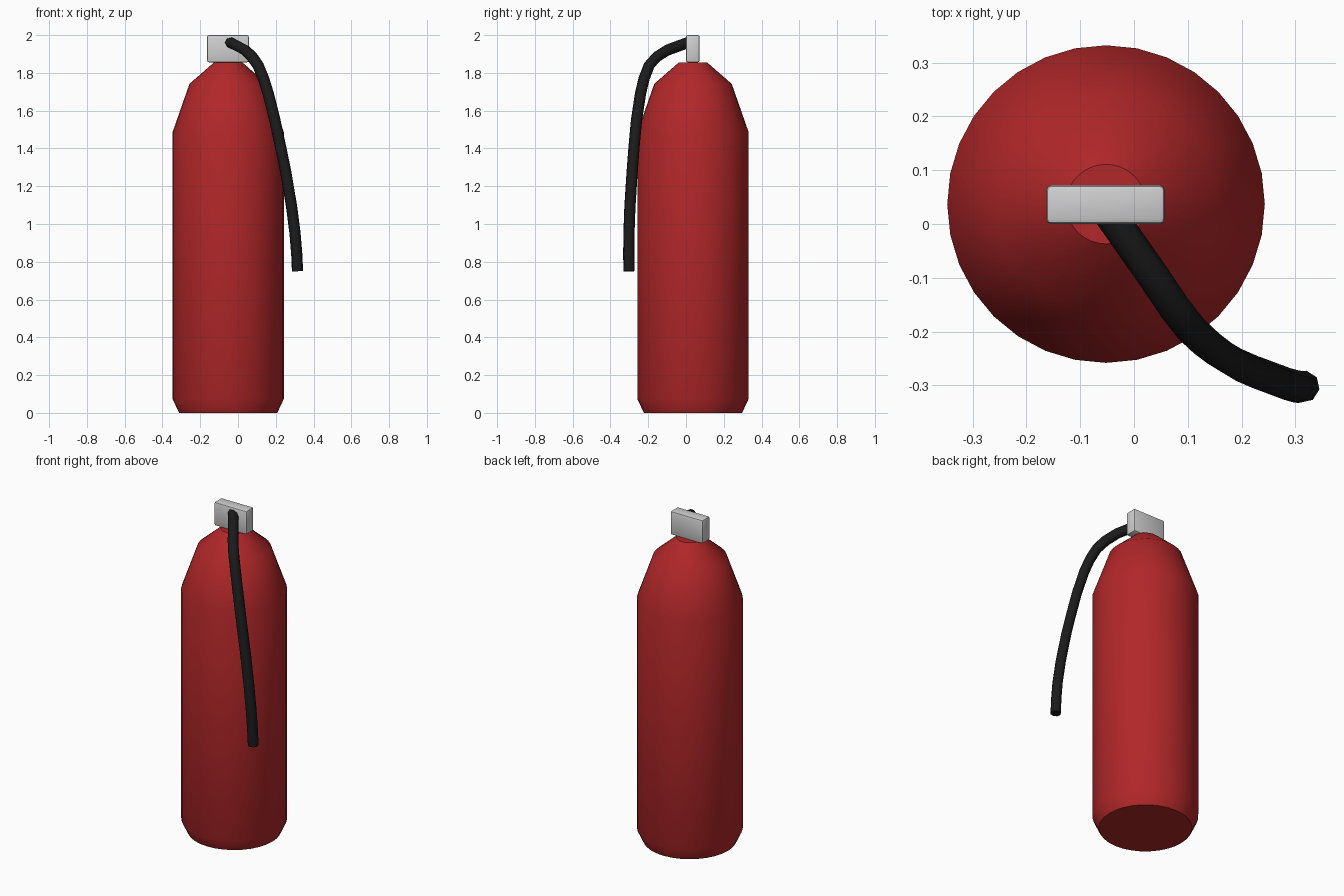
import bpy, bmesh, math
from mathutils import Vector

if "Cube" in bpy.data.objects:
    bpy.data.objects.remove(bpy.data.objects["Cube"])

CX, CY = -0.052, 0.037   # axis of the tank


def material(name, rgb):
    m = bpy.data.materials.new(name)
    m.diffuse_color = (*rgb, 1)
    m.use_nodes = True
    m.node_tree.nodes["Principled BSDF"].inputs["Base Color"].default_value = m.diffuse_color
    return m


def finish(name, bm, mat, angle):
    bmesh.ops.recalc_face_normals(bm, faces=bm.faces)
    me = bpy.data.meshes.new(name)
    bm.to_mesh(me)
    bm.free()
    me.materials.append(mat)
    ob = bpy.data.objects.new(name, me)
    bpy.context.collection.objects.link(ob)
    bpy.ops.object.select_all(action='DESELECT')
    ob.select_set(True)
    bpy.context.view_layer.objects.active = ob
    bpy.ops.object.shade_smooth_by_angle(angle=math.radians(angle))
    return ob


def skin(bm, rings):
    """Bridge rings of points into a capped tube."""
    rows = [[bm.verts.new(p) for p in ring] for ring in rings]
    n = len(rows[0])
    for a, b in zip(rows, rows[1:]):
        for i in range(n):
            j = (i + 1) % n
            bm.faces.new((a[i], a[j], b[j], b[i]))
    bm.faces.new(rows[0][::-1])
    bm.faces.new(rows[-1])


def ring(centre, u, v, r, n):
    return [centre + r * (u * math.cos(2 * math.pi * i / n) + v * math.sin(2 * math.pi * i / n))
            for i in range(n)]


red = material("red paint", (0.44, 0.02, 0.022))
silver = material("silver metal", (0.63, 0.63, 0.64))
black = material("black rubber", (0.011, 0.011, 0.011))

# Tank: lathed profile (radius, height)
profile = [(0.26, 0), (0.295, 0.075), (0.295, 1.485), (0.205, 1.742), (0.074, 1.856)]
bm = bmesh.new()
skin(bm, [ring(Vector((CX, CY, z)), Vector((1, 0, 0)), Vector((0, 1, 0)), r, 32)
          for r, z in profile])
finish("tank", bm, red, 40)

# Valve head: slightly bevelled block
bm = bmesh.new()
bmesh.ops.create_cube(bm, size=1)
bmesh.ops.scale(bm, vec=(0.22, 0.072, 0.144), verts=bm.verts)
bmesh.ops.translate(bm, vec=(-0.053, 0.036, 1.928), verts=bm.verts)
bmesh.ops.bevel(bm, geom=bm.edges[:], offset=0.009, segments=2, profile=0.5, affect='EDGES')
finish("valve_head", bm, silver, 40)

# Hose: eight-sided tube swept along a drooping path
path = [Vector(p) for p in (
    (-0.05, 0.025, 1.962), (-0.032, 0, 1.957), (0.038, -0.1, 1.92), (0.075, -0.155, 1.885),
    (0.106, -0.195, 1.84), (0.135, -0.222, 1.77), (0.16, -0.241, 1.69), (0.195, -0.262, 1.55),
    (0.225, -0.275, 1.41), (0.252, -0.285, 1.28), (0.284, -0.297, 1.09), (0.302, -0.302, 0.95),
    (0.311, -0.303, 0.84), (0.315, -0.302, 0.75))]
side = Vector((0.82, 0.57, 0))
rings = []
for i, p in enumerate(path):
    t = (path[min(i + 1, len(path) - 1)] - path[max(i - 1, 0)]).normalized()
    u = (side - t * side.dot(t)).normalized()
    rings.append(ring(p, u, t.cross(u), 0.03, 8))
bm = bmesh.new()
skin(bm, rings)
finish("hose", bm, black, 60)
